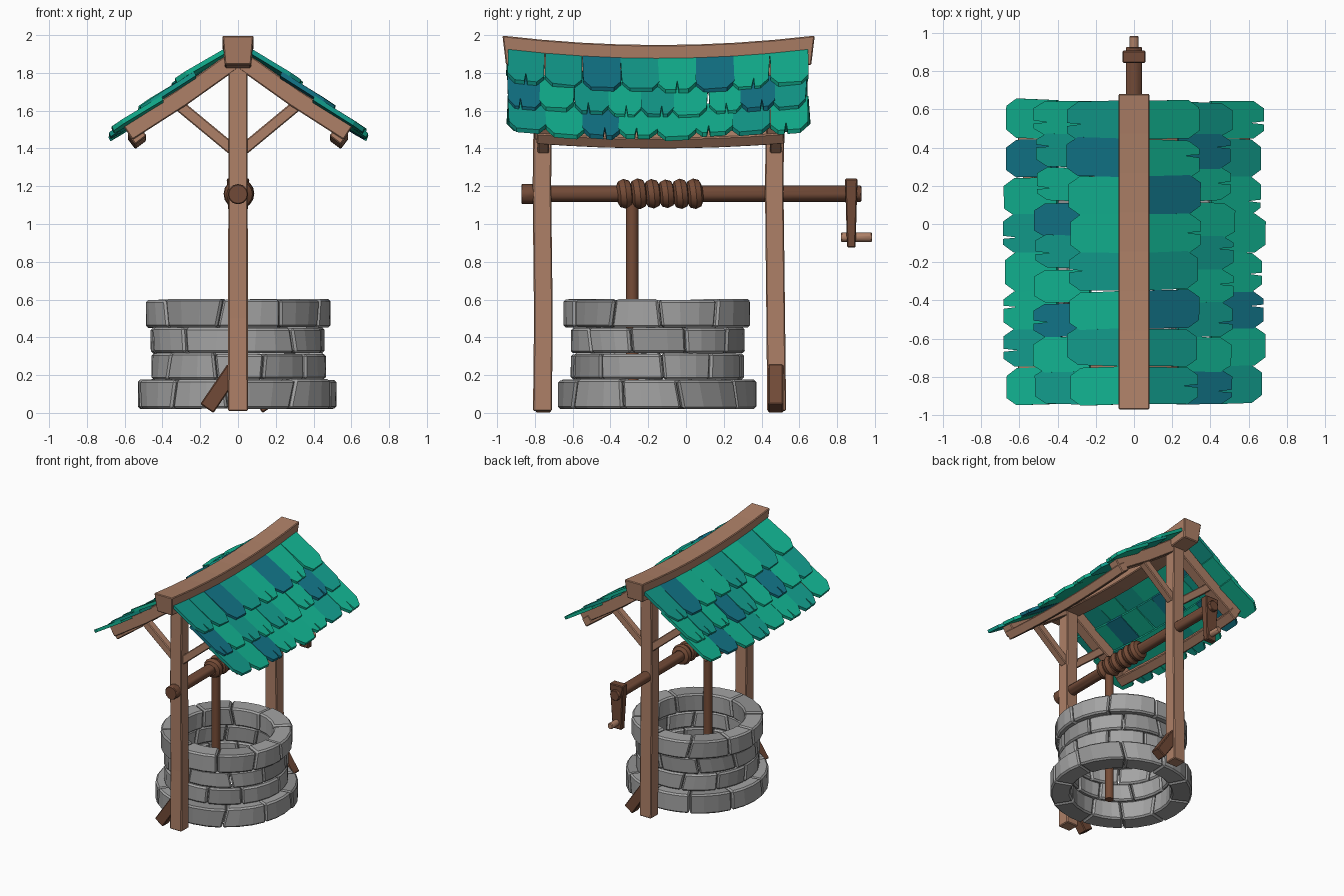
import bpy, bmesh, math, random
from mathutils import Vector, Matrix

if "Cube" in bpy.data.objects:
    bpy.data.objects.remove(bpy.data.objects["Cube"])

random.seed(7)
R = random.uniform
CY = -0.15          # centre of the stone well along y


def material(name, rgb):
    m = bpy.data.materials.new(name)
    m.diffuse_color = (*rgb, 1)
    m.use_nodes = True
    m.node_tree.nodes["Principled BSDF"].inputs["Base Color"].default_value = m.diffuse_color
    return m


WOOD = material("light wood", (0.42, 0.215, 0.135))
DARK = material("dark wood", (0.165, 0.068, 0.038))
ROPE = material("rope brown", (0.18, 0.072, 0.038))
STONE = material("light stone", (0.37, 0.37, 0.37))
STONE2 = material("mid stone", (0.29, 0.29, 0.29))
GREEN = material("green shingle", (0.006, 0.46, 0.29))
TEAL = material("teal shingle", (0.006, 0.34, 0.27))
BLUE = material("blue shingle", (0.006, 0.18, 0.25))


def finish(name, bm, mats, bevel=0.0):
    bmesh.ops.recalc_face_normals(bm, faces=bm.faces)
    me = bpy.data.meshes.new(name)
    bm.to_mesh(me)
    bm.free()
    for m in mats:
        me.materials.append(m)
    ob = bpy.data.objects.new(name, me)
    bpy.context.collection.objects.link(ob)
    if bevel:
        b = ob.modifiers.new("bevel", 'BEVEL')
        b.width, b.segments, b.limit_method = bevel, 1, 'ANGLE'
    return ob


def skin(bm, rings, mat=0):
    """Join matching vertex loops into a closed solid."""
    rings = [[bm.verts.new(p) for p in r] for r in rings]
    n = len(rings[0])
    faces = [bm.faces.new(rings[0]), bm.faces.new(rings[-1])]
    for a, b in zip(rings, rings[1:]):
        for i in range(n):
            j = (i + 1) % n
            faces.append(bm.faces.new((a[i], a[j], b[j], b[i])))
    for f in faces:
        f.material_index = mat


def beam(name, pts, side, w, h, mat=WOOD, bevel=0.006, taper=1.0):
    """Rectangular timber along a path; w is measured along the side axis."""
    pts = [Vector(p) for p in pts]
    side = Vector(side).normalized()
    rings = []
    for i, p in enumerate(pts):
        t = (pts[min(i + 1, len(pts) - 1)] - pts[max(i - 1, 0)]).normalized()
        n = t.cross(side)
        k = 1 + (taper - 1) * i / (len(pts) - 1)
        a, b = side * w * k / 2, n * h * k / 2
        rings.append([p + a + b, p - a + b, p - a - b, p + a - b])
    bm = bmesh.new()
    skin(bm, rings)
    return finish(name, bm, [mat], bevel)


def rod(name, y0, y1, r, z, mat, sides=12):
    """Round bar along y."""
    bm = bmesh.new()
    skin(bm, [[(r * math.cos(a), y, z + r * math.sin(a))
               for a in [2 * math.pi * i / sides for i in range(sides)]] for y in (y0, y1)])
    return smooth(finish(name, bm, [mat], 0.005))


def smooth(ob):
    bpy.ops.object.select_all(action='DESELECT')
    ob.select_set(True)
    bpy.context.view_layer.objects.active = ob
    bpy.ops.object.shade_smooth_by_angle(angle=math.radians(40))
    return ob


# Stone well: four courses of curved blocks with slanted joints
def stone_course(name, r_in, r_out, z0, z1, turn, count=10, seg=3):
    bm = bmesh.new()
    step = 2 * math.pi / count
    joints = []
    for i in range(count):
        a = turn + i * step + R(-.08, .08)
        d = R(-.04, .04)
        joints.append((a - d, a + d))
    joints.append(tuple(a + 2 * math.pi for a in joints[0]))
    for (b0, t0), (b1, t1) in zip(joints, joints[1:]):
        gap, push = 0.006, R(-.008, .004)
        lo, hi = z0 + R(0, .004), z1 - R(0, .008)
        rings = []
        for k in range(seg + 1):
            f = k / seg
            ab = b0 + gap + (b1 - b0 - 2 * gap) * f
            at = t0 + gap + (t1 - t0 - 2 * gap) * f
            ro = r_out + push
            rings.append([(r * math.cos(a), CY + r * math.sin(a), z) for r, a, z in
                          ((r_in, ab, lo), (ro, ab, lo), (ro, at, hi), (r_in, at, hi))])
        skin(bm, rings, int(R(0, 1) < .3))
    finish(name, bm, [STONE, STONE2], 0.012)


stone_course("base_stones", .375, .53, .02, .18, .25)
stone_course("lower_stones", .365, .465, .175, .318, .0)
stone_course("middle_stones", .365, .465, .315, .455, .35)
stone_course("rim_stones", .35, .495, .45, .605, .1)

# Posts, feet, rafters and knee braces of both end frames
for tag, y, s in (("front", -.755, -1), ("back", .475, 1)):
    beam(tag + "_post", [(0, y + .005 * s, .01), (0, y, .5), (0, y - .008, 1.2), (0, y, 1.84)],
         (1, 0, 0), .105, .1, taper=.97)
    beam(tag + "_foot_brace", [(s * .165, y, .023), (s * .02, y, .235)], (0, 1, 0), .08, .085, DARK)
    for side, m in (("left", -1), ("right", 1)):
        beam(f"{tag}_{side}_rafter", [(m * .03, y - .005, 1.86), (m * .3, y - .005, 1.668),
             (m * .585, y - .005, 1.485)], (0, 1, 0), .09, .095)
        beam(f"{tag}_{side}_knee_brace", [(m * .03, y, 1.395), (m * .32, y, 1.635)],
             (0, 1, 0), .06, .06)


# Sagging ridge beam and eave beams
def sag(y):
    return 1 - min(1, ((y + .145) / .82) ** 2)


def line_y(a, b, n=8):
    return [a + (b - a) * i / n for i in range(n + 1)]


ridge = beam("ridge_beam", [(0, y, 1.92 - .05 * sag(y)) for y in line_y(-.97, .68)],
             (1, 0, 0), .165, .155)
for v in ridge.data.vertices:
    if v.co.z < 1.92 - .05 * sag(v.co.y):
        v.co.x *= .84
        v.co.y = (v.co.y + .145) * .97 - .145
    else:
        v.co.y = (v.co.y + .145) * 1.012 - .145
for side, m in (("left", -1), ("right", 1)):
    beam(side + "_eave_beam", [(m * .535, y, 1.487 - .04 * sag(y)) for y in line_y(-.79, .52)],
         (.8 * m, 0, -.6), .075, .07)

# Shingles: (start down the slope, length, count)
ROWS = [(0, .335, 8), (.215, .34, 9), (.43, .325, 8)]
BLUES = {(1, 0, 2), (1, 0, 5), (1, 1, 0), (1, 1, 7), (1, 2, 2),
         (-1, 0, 6), (-1, 1, 2), (-1, 1, 5), (-1, 2, 6)}
ANG = math.radians(36.5)
for side, m in (("left", -1), ("right", 1)):
    bm = bmesh.new()
    for row, (s0, length, count) in enumerate(ROWS):
        w = 1.59 / count
        for i in range(count):
            yc = -.945 + w * (i + .5)
            L = length + R(-.022, .015)
            hw = w / 2 + R(-.003, .004)
            skew, lift, roll = R(-.012, .012), R(0, .01), R(-.05, .05)
            shape = [(-hw, 0), (hw, 0), (hw, L * .8), (hw * .6, L)]
            if R(0, 1) < .3:       # split shingle
                c = R(-.3, .3) * hw
                shape += [(c + .008, L), (c, L * .74), (c - .008, L)]
            shape += [(-hw * .6, L), (-hw, L * .8)]
            rings = []
            for t in (0, .028):
                ring = []
                for u, d in shape:
                    h = t + (.03 + lift) * d / L + roll * u * d / L
                    y = yc + u + skew * d / L
                    s = s0 + d
                    ring.append((m * (.05 + s * math.cos(ANG) + h * math.sin(ANG) * .6), y,
                                 1.915 - s * math.sin(ANG) + h * math.cos(ANG) - .05 * sag(y)))
                rings.append(ring)
            mat = 2 if (m, row, i) in BLUES else int(R(0, 1) < .3)
            skin(bm, rings, mat)
    finish(side + "_shingles", bm, [GREEN, TEAL, BLUE])

# Windlass: axle, end cap, crank and handle
rod("axle", -.84, .928, .043, 1.16, DARK)
rod("axle_end_cap", -.872, -.80, .054, 1.158, DARK)
beam("crank_arm", [(0, .875, 1.24), (0, .875, .875)], (1, 0, 0), .12, .066, DARK, taper=.68)
rod("crank_handle", .82, .985, .025, .93, WOOD)

# Rope: wound coils and the hanging length
bm = bmesh.new()
N, K = 16, 8
for c in range(6):
    rot = Matrix.Rotation(.12, 3, 'Z') @ Matrix.Rotation(.1, 3, 'X')
    major = .042 + .003 * math.sin(c * 1.7)
    grid = []
    for i in range(N):
        a = 2 * math.pi * i / N
        grid.append([])
        for k in range(K):
            b = 2 * math.pi * k / K
            r = major + .037 * math.cos(b)
            p = rot @ Vector((r * math.cos(a), .041 * math.sin(b), r * math.sin(a)))
            grid[-1].append(bm.verts.new(p + Vector((.005, -.325 + .074 * c, 1.16))))
    for i in range(N):
        for k in range(K):
            i2, k2 = (i + 1) % N, (k + 1) % K
            bm.faces.new((grid[i][k], grid[i2][k], grid[i2][k2], grid[i][k2]))
smooth(finish("rope_coils", bm, [ROPE]))
bm = bmesh.new()
skin(bm, [[(.033 * math.cos(a), -.285 + .033 * math.sin(a), z)
           for a in [2 * math.pi * i / 12 for i in range(12)]] for z in (.03, 1.15)])
smooth(finish("hanging_rope", bm, [ROPE]))
